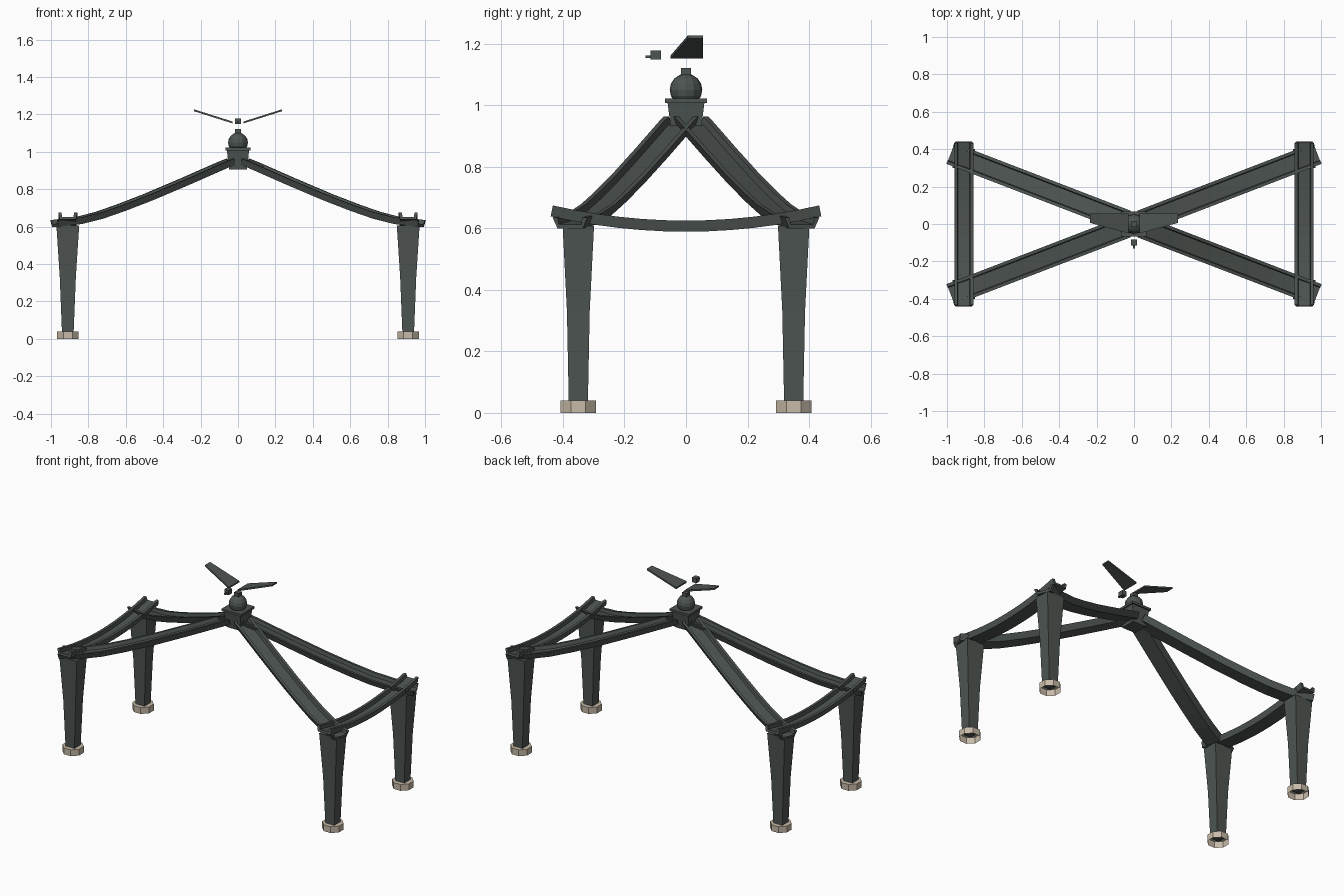
import bpy, bmesh, math
from mathutils import Matrix, Vector

if "Cube" in bpy.data.objects:
    bpy.data.objects.remove(bpy.data.objects["Cube"], do_unlink=True)


def material(name, rgb):
    mat = bpy.data.materials.new(name)
    mat.use_nodes = True
    mat.diffuse_color = (*rgb, 1)
    mat.node_tree.nodes["Principled BSDF"].inputs["Base Color"].default_value = (*rgb, 1)
    return mat


METAL = material("dark_green_metal", (0.075, 0.09, 0.083))
STONE = material("pale_stone", (0.57, 0.49, 0.39))


def finish(name, bm, mat, matrix=Matrix()):
    bmesh.ops.recalc_face_normals(bm, faces=bm.faces)
    mesh = bpy.data.meshes.new(name)
    bm.to_mesh(mesh)
    bm.free()
    mesh.materials.append(mat)
    obj = bpy.data.objects.new(name, mesh)
    obj.matrix_world = matrix
    bpy.context.collection.objects.link(obj)
    return obj


def loft(name, rings, mat, matrix=Matrix()):
    """Skin a list of matching rings and cap both ends."""
    bm = bmesh.new()
    loops = [[bm.verts.new(p) for p in ring] for ring in rings]
    n = len(loops[0])
    for a, b in zip(loops, loops[1:]):
        for i in range(n):
            j = (i + 1) % n
            bm.faces.new((a[i], a[j], b[j], b[i]))
    bm.faces.new(loops[0])
    bm.faces.new(loops[-1])
    return finish(name, bm, mat, matrix)


def rect(z, hx, hy):
    return [(sx * hx, sy * hy, z) for sx, sy in ((-1, -1), (1, -1), (1, 1), (-1, 1))]


def channel(name, path, top, bottom, matrix):
    """Sweep a lipped trough along a path of (distance, height)."""
    height, lip, floor = 0.036, 0.017, 0.014
    half = [(bottom, 0), (top, height), (top - lip, height), (top - lip - 0.004, floor)]
    profile = half + [(-u, v) for u, v in reversed(half)]
    rings = []
    for i, (s, z) in enumerate(path):
        a, b = path[max(i - 1, 0)], path[min(i + 1, len(path) - 1)]
        t = Vector((b[0] - a[0], b[1] - a[1])).normalized()
        rings.append([(s - t.y * v, u, z + t.x * v) for u, v in profile])
    return loft(name, rings, METAL, matrix)


LEG_X, LEG_Y = 0.91, 0.35
angle = math.atan2(LEG_Y, LEG_X)

# Sagging diagonal beams from the crown out over the legs
beam_path = [(0.03, 0.93), (0.07, 0.914), (0.27, 0.826), (0.47, 0.741), (0.62, 0.683),
             (0.735, 0.643), (0.85, 0.614), (0.9785, 0.599)]
beam_path = [(x / math.cos(angle), z) for x, z in beam_path]

for side, sx in (("left", 1), ("right", -1)):
    for end, sy in (("front", -1), ("back", 1)):
        tag = f"{end}_{side}"
        place = Matrix.Translation((sx * LEG_X, sy * LEG_Y, 0))
        # Tapered leg
        loft("leg_" + tag, [rect(0.03, 0.031, 0.031), rect(0.33, 0.043, 0.037),
                            rect(0.607, 0.061, 0.051)], METAL, place)
        # Octagonal footing, open underneath
        bm = bmesh.new()
        bmesh.ops.create_cone(bm, cap_ends=True, segments=8, radius1=0.063, radius2=0.063,
                              depth=0.04, matrix=Matrix.Translation((0, 0, 0.02))
                              @ Matrix.Rotation(math.pi / 8, 4, 'Z'))
        bm.normal_update()
        bmesh.ops.delete(bm, geom=[f for f in bm.faces if f.normal.z < -0.9], context='FACES_ONLY')
        finish("footing_" + tag, bm, STONE, place)
        # Diagonal beam
        channel("beam_" + tag, beam_path, 0.06, 0.044,
                Matrix.Rotation(math.atan2(sy * LEG_Y, sx * LEG_X), 4, 'Z'))
    # Upturned end rail across each pair of legs
    rail_path = [(0.44 * k / 6, 0.589 + 0.05 * (k / 6) ** 2) for k in range(-6, 7)]
    channel("end_rail_" + side, rail_path, 0.051, 0.043,
            Matrix.Translation((sx * LEG_X, 0, 0)) @ Matrix.Rotation(math.pi / 2, 4, 'Z'))
    # Raised, tapered wing
    root = [(0.03, -0.05, 1.152), (0.03, 0.056, 1.152)]
    tip = [(0.235, 0.056, 1.217), (0.235, 0.006, 1.217)]
    outline = [(sx * x, y, z) for x, y, z in root + tip]
    loft("wing_" + side, [outline, [(x, y, z + 0.01) for x, y, z in outline]], METAL)

# Crown block with its plate, ball and top knob
loft("crown_block", [rect(0.905, 0.047, 0.047), rect(1.01, 0.06, 0.06)], METAL)
loft("crown_plate", [rect(1.008, 0.068, 0.068), rect(1.022, 0.068, 0.068)], METAL)
bm = bmesh.new()
bmesh.ops.create_uvsphere(bm, u_segments=12, v_segments=8, radius=0.053,
                          matrix=Matrix.Translation((0, 0, 1.05)))
finish("crown_ball", bm, METAL)
loft("crown_knob", [rect(1.09, 0.016, 0.016), rect(1.121, 0.016, 0.016)], METAL)

# Small head and beak in front of the wings
head = Matrix.Translation((0, -0.099, 0))
loft("head", [rect(1.148, 0.015, 0.017), rect(1.178, 0.015, 0.017)], METAL, head)
loft("beak", [rect(1.153, 0.006, 0.009), rect(1.162, 0.006, 0.009)], METAL,
     Matrix.Translation((0, -0.123, 0)))
